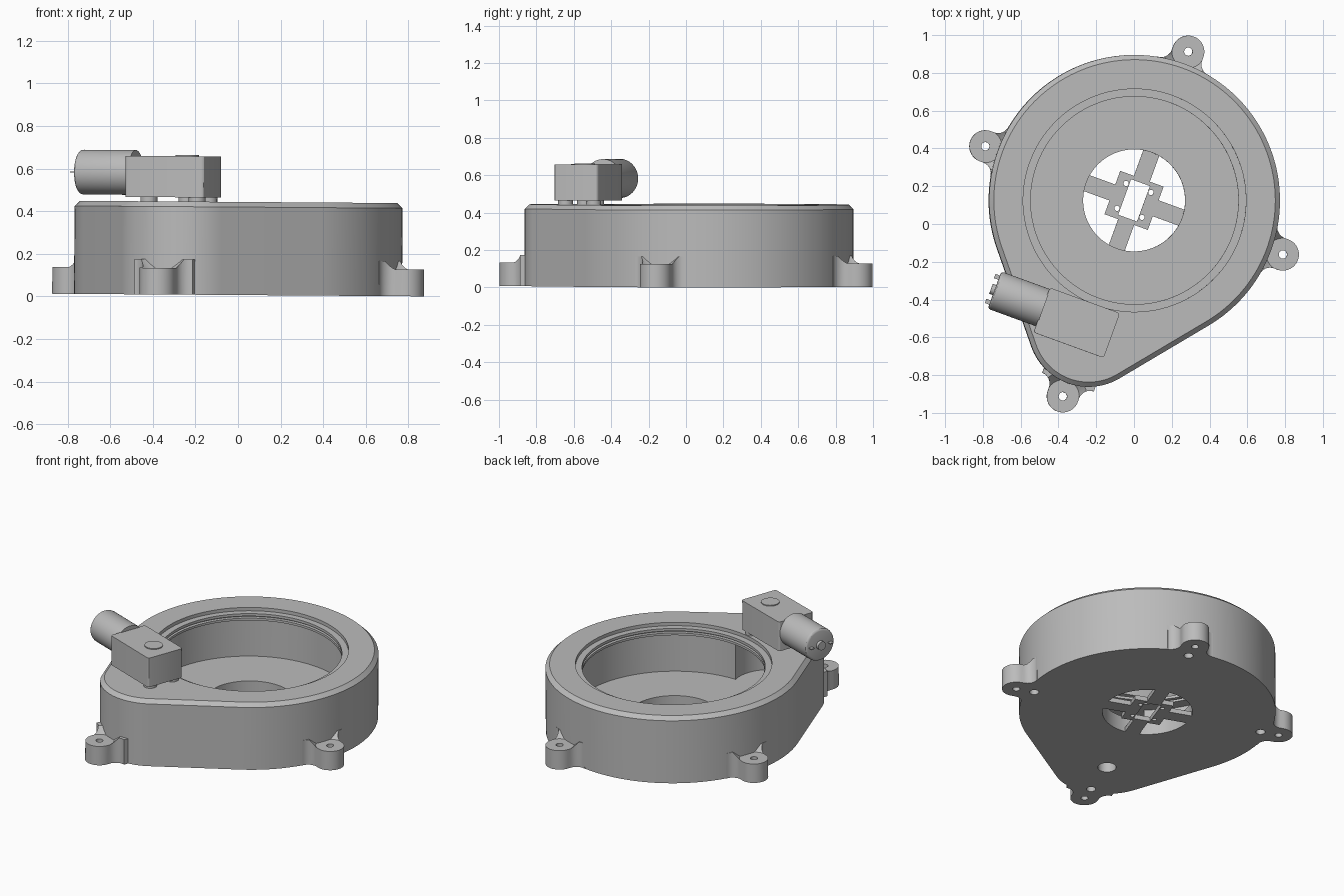
import bpy, bmesh
from math import sin, cos, acos, pi, radians
from mathutils import Matrix

cube = bpy.data.objects.get("Cube")
if cube:
    bpy.data.objects.remove(cube, do_unlink=True)

grey = bpy.data.materials.new("grey plastic")
grey.use_nodes = True
grey.diffuse_color = (0.5, 0.5, 0.5, 1)
grey.node_tree.nodes["Principled BSDF"].inputs["Base Color"].default_value = (0.5, 0.5, 0.5, 1)

# Main dimensions of the pear-shaped housing
BIG, SMALL, SPAN = 0.77, 0.32, 0.71
TOP, FLOOR = 0.437, 0.10
PLACE = (Matrix.Translation((0, 0.125, 0.006))
         @ Matrix.Rotation(radians(0.4), 4, 'Y') @ Matrix.Rotation(radians(-20), 4, 'Z'))
parts = []


def arc(cx, cy, r, start, end, n):
    return [(cx + r * cos(start + (end - start) * i / n),
             cy + r * sin(start + (end - start) * i / n)) for i in range(n + 1)]


def circle(x, y, r, n=96):
    return arc(x, y, r, 0, 2 * pi, n)[:-1]


def loft(name, layers):
    """Solid through stacked outlines, given as (points, height)."""
    bm = bmesh.new()
    rings = [[bm.verts.new((x, y, z)) for x, y in pts] for pts, z in layers]
    bm.faces.new(rings[0])
    bm.faces.new(rings[-1])
    for low, high in zip(rings, rings[1:]):
        for i in range(len(low)):
            j = (i + 1) % len(low)
            bm.faces.new((low[i], low[j], high[j], high[i]))
    bmesh.ops.recalc_face_normals(bm, faces=bm.faces)
    mesh = bpy.data.meshes.new(name)
    bm.to_mesh(mesh)
    bm.free()
    obj = bpy.data.objects.new(name, mesh)
    bpy.context.collection.objects.link(obj)
    mesh.materials.append(grey)
    return obj


def prism(name, pts, z0, z1):
    return loft(name, [(pts, z0), (pts, z1)])


def select(obj):
    bpy.ops.object.select_all(action='DESELECT')
    obj.select_set(True)
    bpy.context.view_layer.objects.active = obj


def cut(obj, cutter):
    cutter.hide_render = True
    mod = obj.modifiers.new("cut", 'BOOLEAN')
    mod.operation, mod.solver, mod.object = 'DIFFERENCE', 'EXACT', cutter
    select(obj)
    bpy.ops.object.modifier_apply(modifier=mod.name)
    bpy.data.objects.remove(cutter, do_unlink=True)


def drill(obj, x, y, r, z0, z1, n=96):
    cut(obj, prism("cutter", circle(x, y, r, n), z0, z1))


def bevel(obj, width, rule):
    bm = bmesh.new()
    bm.from_mesh(obj.data)
    edges = [e for e in bm.edges if rule(e)]
    bmesh.ops.bevel(bm, geom=edges, offset=width, segments=3, profile=0.5, affect='EDGES')
    bm.to_mesh(obj.data)
    bm.free()


def finish(obj):
    parts.append(obj)
    return obj


def rod(name, x0, x1, y, z, r, n=64):
    """Cylinder lying along x."""
    obj = prism(name, circle(0, 0, r, n), 0, x1 - x0)
    obj.data.transform(Matrix.Translation((x0, y, z)) @ Matrix.Rotation(pi / 2, 4, 'Y'))
    return finish(obj)


def box(name, x0, x1, y0, y1, z0, z1):
    return finish(prism(name, [(x0, y0), (x1, y0), (x1, y1), (x0, y1)], z0, z1))


def pear(inset=0):
    a = acos((BIG - SMALL) / SPAN)
    down = -pi / 2
    return (arc(0, 0, BIG - inset, down + a, down + 2 * pi - a, 110)
            + arc(0, -SPAN, SMALL - inset, down - a, down + a, 40))


# Housing with chamfered lid
housing = finish(loft("housing", [(pear(), 0), (pear(), 0.413), (pear(0.025), TOP)]))
drill(housing, 0, 0, 0.62, FLOOR, 0.37)
drill(housing, 0, -SPAN, 0.23, FLOOR, 0.37)
drill(housing, 0, 0, 0.55, 0.3, 0.5)
drill(housing, 0, 0, 0.572, 0.385, 0.398)
drill(housing, 0, 0, 0.59, 0.415, 0.5)
drill(housing, 0, 0, 0.27, -0.1, 0.2)
drill(housing, 0, -SPAN, 0.055, -0.1, 0.2, 48)

# Mounting feet: flared tabs with a conical screw seat
flare = arc(-0.02, 0.145, 0.06, -pi / 2, -pi, 8)
tab = (arc(0, 0, 0.085, -pi / 2, pi / 2, 24) + flare + [(-0.14, 0.145), (-0.14, -0.145)]
       + [(x, -y) for x, y in reversed(flare)])
feet = [("right_foot", pi, 0.838), ("rear_foot", pi / 2, 0.838),
        ("left_foot", 0, 0.838), ("front_foot", -pi / 2, 1.104)]
for name, angle, dist in feet:
    foot = finish(prism(name, tab, 0, 0.165))
    cut(foot, loft("cutter", [(circle(0, 0, 0.087, 48), 0.125), (circle(0, 0, 0.147, 48), 0.185)]))
    drill(foot, 0, 0, 0.022, -0.1, 0.3, 24)
    drill(foot, -0.115, 0, 0.028, -0.1, 0.08, 24)
    foot.data.transform(Matrix.Rotation(angle, 4, 'Z') @ Matrix.Translation((dist, 0, 0)))
    inner = dist - 0.115
    drill(housing, inner * cos(angle), inner * sin(angle), 0.028, -0.1, 0.08, 24)

# Cross-shaped hub plate in the floor opening
W, H, L = 0.045, 0.122, 0.272
quarter = [(L, -W), (L, W), (H, W), (H, H), (W, H)]
cross = []
for k in range(4):
    cross += quarter
    quarter = [(-y, x) for x, y in quarter]
hub = finish(prism("hub_plate", cross, 0, 0.03))
cut(hub, prism("cutter", [(-0.053, -0.1), (0.053, -0.1), (0.053, 0.1), (-0.053, 0.1)], -0.1, 0.1))
for sx in (-1, 1):
    for sy in (-1, 1):
        drill(hub, sx * 0.07, sy * 0.07, 0.014, -0.1, 0.1, 16)

# Gearbox on stand-offs above the lobe
gearbox = box("gearbox", -0.265, 0.13, -0.84, -0.588, 0.457, 0.65)
bevel(gearbox, 0.015, lambda e: abs(e.verts[0].co.z - e.verts[1].co.z) > 0.1)
finish(prism("gearbox_boss", circle(0, -SPAN, 0.055, 48), 0.64, 0.656))
finish(prism("drive_shaft", circle(0, -SPAN, 0.04, 32), 0.15, 0.47))
for x, y in [(-0.19, -SPAN), (0.08, -0.79), (0.08, -0.63)]:
    finish(prism("standoff", circle(x, y, 0.04, 32), 0.42, 0.465))

# Motor with rear bearing and terminals
motor = rod("motor_can", -0.535, -0.26, -0.7, 0.572, 0.105)
bevel(motor, 0.015, lambda e: all(v.co.x < -0.53 for v in e.verts))
rod("motor_bearing", -0.555, -0.53, -0.7, 0.572, 0.028, 32)
for side in (-1, 1):
    y = -0.7 + side * 0.07
    box("motor_terminal", -0.56, -0.53, y - 0.012, y + 0.012, 0.569, 0.575)

# Smooth the curved walls and set the assembly in place
for obj in parts:
    select(obj)
    bpy.ops.object.shade_smooth_by_angle(angle=radians(30))
    obj.data.transform(PLACE)
